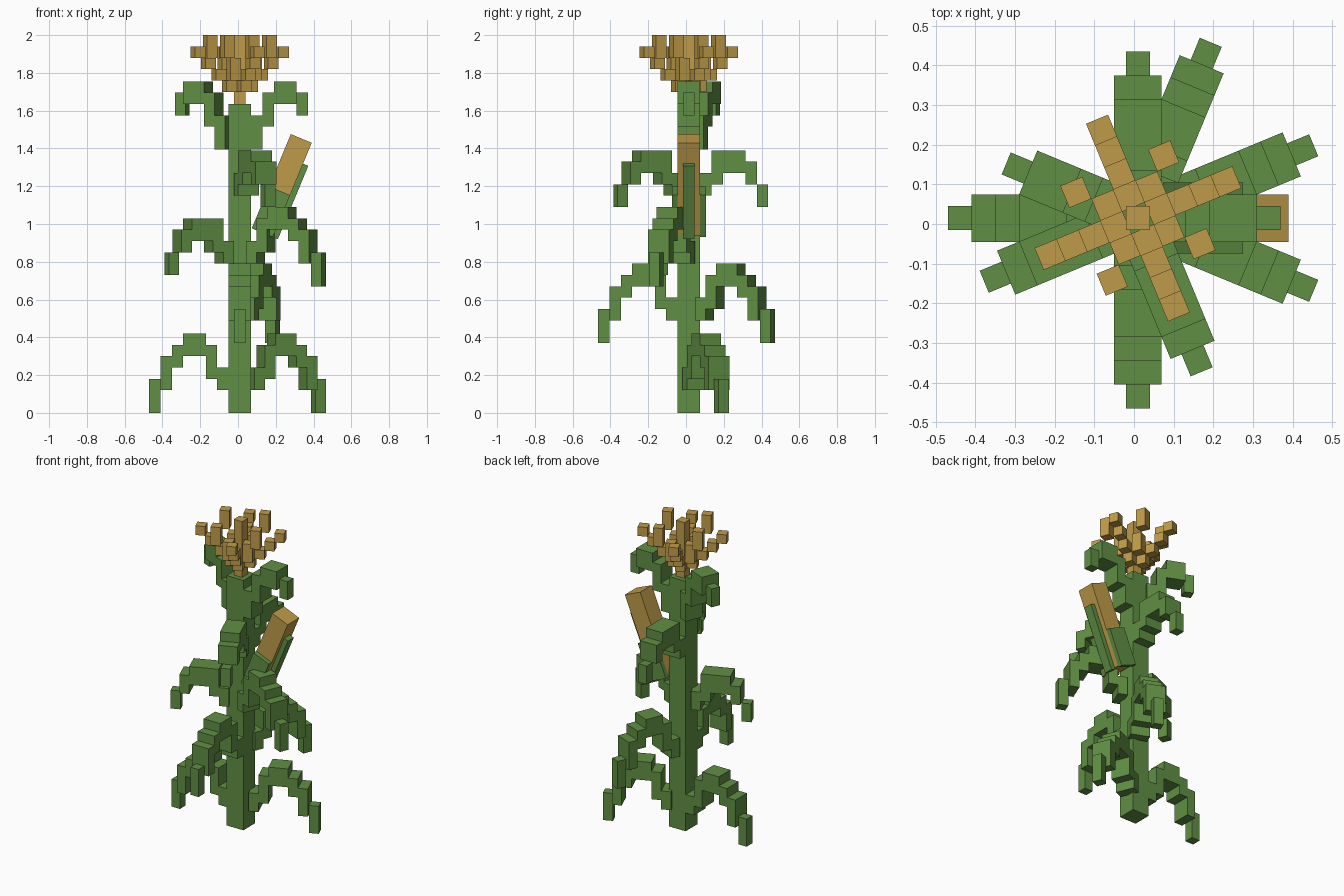
import bpy, bmesh, math
from mathutils import Matrix, Vector

if "Cube" in bpy.data.objects:
    bpy.data.objects.remove(bpy.data.objects["Cube"])

U = 0.06                        # block size
CX, CY = 0.01, 0.015            # plant axis


def material(name, rgb):
    m = bpy.data.materials.new(name)
    m.diffuse_color = (*rgb, 1.0)
    m.use_nodes = True
    m.node_tree.nodes["Principled BSDF"].inputs["Base Color"].default_value = m.diffuse_color
    return m


GREEN = material("leaf_green", (0.117, 0.275, 0.056))
GOLD = material("corn_gold", (0.52, 0.33, 0.066))


def build(name, boxes, mat, frame):
    """Make one object from (x0, x1, y0, y1, z0, z1) boxes placed by a frame matrix."""
    bm = bmesh.new()
    for x0, x1, y0, y1, z0, z1 in boxes:
        centre = Vector(((x0 + x1) / 2, (y0 + y1) / 2, (z0 + z1) / 2))
        size = Matrix.Diagonal((x1 - x0, y1 - y0, z1 - z0, 1))
        bmesh.ops.create_cube(bm, size=1, matrix=frame @ Matrix.Translation(centre) @ size)
    me = bpy.data.meshes.new(name)
    bm.to_mesh(me)
    bm.free()
    me.materials.append(mat)
    ob = bpy.data.objects.new(name, me)
    bpy.context.collection.objects.link(ob)
    return ob


def turned(angle, z=0.0):
    return Matrix.Translation((CX, CY, z)) @ Matrix.Rotation(math.radians(angle), 4, 'Z')


# Stem
build("stem", [(-U, U, -U, U, 0, 1.635)], GREEN, turned(0))

# Leaf profiles in block units: start, end, bottom, top; the last block is the narrow tip
LONG = [(0, 1, 0, 2), (1, 2, 1, 4), (2, 4, 3, 5), (4, 5, 2, 4), (5, 6, 0, 3), (6, 7, -2, 1)]
MEDIUM = [(0, 1, 0, 2), (1, 2, 1, 4), (2, 4, 2, 4), (4, 5, 1, 3), (5, 6, -1, 1)]
SHORT = [(0, 1, 0, 3), (1, 2, 2, 5), (2, 4, 4, 6), (4, 5, 3, 5)]


def leaf(name, profile, angle, base):
    boxes = []
    for i, (a, b, lo, hi) in enumerate(profile):
        w = U / 2 if i == len(profile) - 1 else U
        boxes.append((U + a * U, U + b * U, -w, w, lo * U, hi * U))
    build(name, boxes, GREEN, turned(angle, base))


# Leaves in pairs up the stem
leaf("leaf_bottom_left", LONG, 180, 0.12)
leaf("leaf_bottom_right", LONG, 22.5, 0.12)
leaf("leaf_low_front", LONG, -90, 0.49)
leaf("leaf_low_back", LONG, 67.5, 0.49)
leaf("leaf_middle_right", LONG, -22.5, 0.79)
leaf("leaf_middle_left", MEDIUM, 202.5, 0.79)
leaf("leaf_high_back", MEDIUM, 90, 1.15)
leaf("leaf_high_front", MEDIUM, -67.5, 1.15)
leaf("leaf_top_right", SHORT, 0, 1.395)
leaf("leaf_top_left", SHORT, 157.5, 1.395)

# Tassel: upright stalk, four stepped arms, four stepped diagonals
H = U / 2
build("tassel_stalk", [(-H, H, -H, H, 1.63, 2.0)], GOLD, turned(0))
for k in range(4):
    arm = [(H + i * U, H + (i + 1) * U, -H, H, 1.70 + i * U, 1.76 + i * U) for i in range(4)]
    build(f"tassel_arm_{k + 1}", arm, GOLD, turned(22.5 + 90 * k))
    diagonal = [(i * U - H, i * U + H, i * U - H, i * U + H, 1.64 + i * 2 * U, 1.76 + i * 2 * U)
                for i in (1, 2)]
    build(f"tassel_diagonal_{k + 1}", diagonal, GOLD, turned(22.5 + 90 * k))

# Cob leaning outwards, measured down from the centre of its top
cob = Matrix.Translation((0.335, CY, 1.453)) @ Matrix.Rotation(math.radians(22.5), 4, 'Y')
build("cob", [(-U, U, -U, U, -0.53, 0)], GOLD, cob)
build("husk_outer", [(U, U + H, -H, H, -0.54, -0.12)], GREEN, cob)
for name, s in (("husk_front", -1), ("husk_back", 1)):
    y0, y1 = sorted((s * U, s * (U + H)))
    build(name, [(-U, U, y0, y1, -0.54, -0.30)], GREEN, cob)
